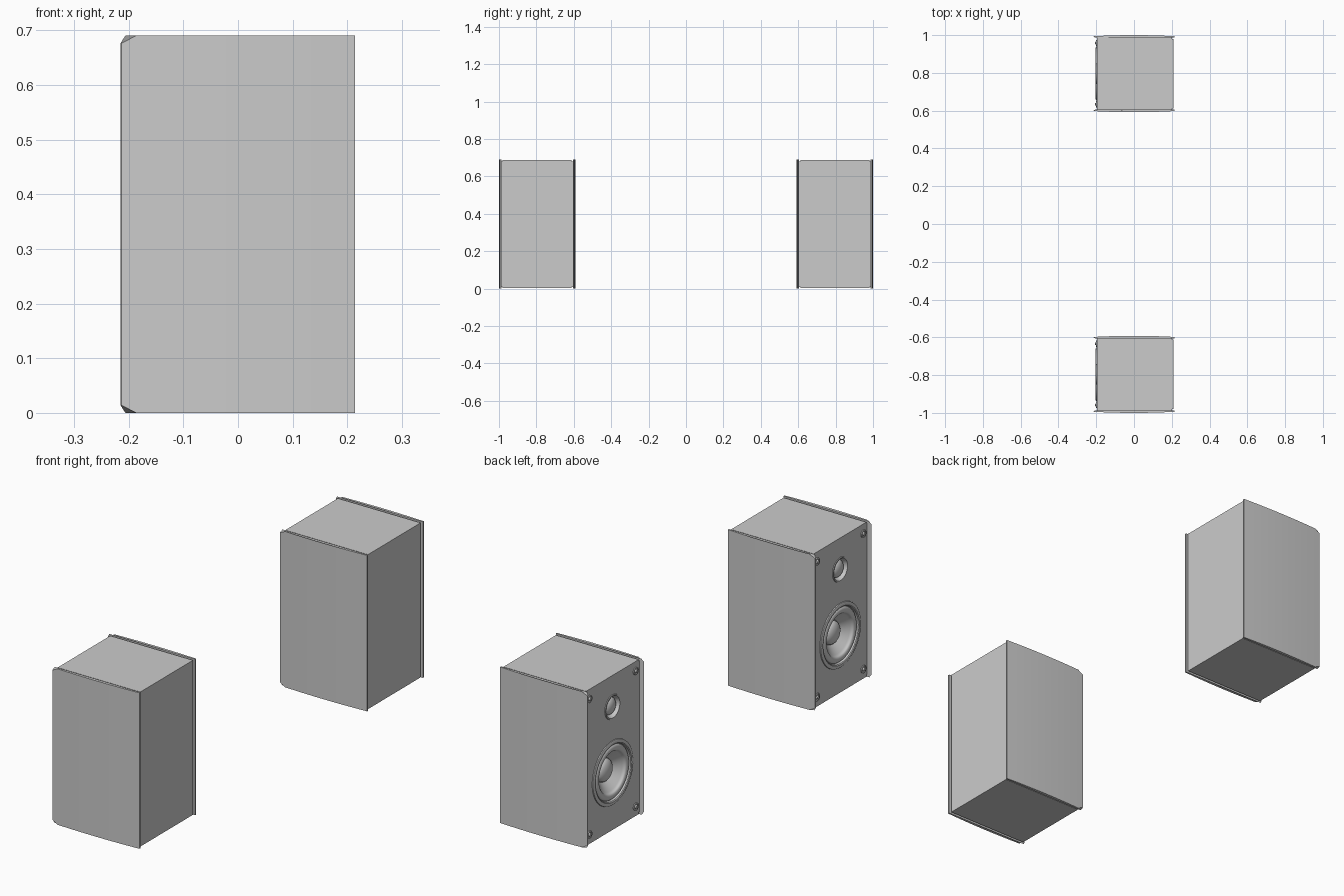
import bpy, bmesh
from math import cos, sin, pi, radians
from mathutils import Matrix, Vector

if "Cube" in bpy.data.objects:
    bpy.data.objects.remove(bpy.data.objects["Cube"])

grey = bpy.data.materials.new("light_grey")
grey.use_nodes = True
grey.diffuse_color = (0.6, 0.6, 0.6, 1)
grey.node_tree.nodes["Principled BSDF"].inputs["Base Color"].default_value = (0.6, 0.6, 0.6, 1)

HEIGHT = 0.69
BAFFLE = -0.197    # x of the face that carries the drivers
BACK = 0.208
WOOFER_Z, TWEETER_Z = 0.257, 0.548


def finish(name, bm, smooth=True):
    bmesh.ops.recalc_face_normals(bm, faces=bm.faces)
    mesh = bpy.data.meshes.new(name)
    bm.to_mesh(mesh)
    bm.free()
    mesh.materials.append(grey)
    obj = bpy.data.objects.new(name, mesh)
    bpy.context.collection.objects.link(obj)
    if smooth:
        bpy.ops.object.select_all(action="DESELECT")
        obj.select_set(True)
        bpy.context.view_layer.objects.active = obj
        bpy.ops.object.shade_smooth_by_angle(angle=radians(35))
    return obj


def box(name, lo, hi):
    bm = bmesh.new()
    lo, hi = Vector(lo), Vector(hi)
    size, mid = hi - lo, (hi + lo) / 2
    bmesh.ops.create_cube(bm, size=1, matrix=Matrix.Translation(mid) @ Matrix.Diagonal((*size, 1)))
    return finish(name, bm, smooth=False)


def lathe(name, profile, y, z, steps=48):
    """Turn (radius, depth into the cabinet) points around the driver axis."""
    bm = bmesh.new()
    verts = [bm.verts.new((BAFFLE + d, y, z + r)) for r, d in profile]
    edges = [bm.edges.new(pair) for pair in zip(verts, verts[1:])]
    bmesh.ops.spin(bm, geom=verts + edges, cent=(0, y, z), axis=(1, 0, 0),
                   angle=2 * pi, steps=steps, use_merge=True)
    bmesh.ops.remove_doubles(bm, verts=bm.verts, dist=0.00005)
    # normals must point out of the cabinet face
    obj = finish(name, bm)
    if sum(p.normal.x * p.area for p in obj.data.polygons) > 0:
        obj.data.flip_normals()
    return obj


def cut_hole(target, radius, depth, y, z):
    bm = bmesh.new()
    place = Matrix.Translation((BAFFLE, y, z)) @ Matrix.Rotation(pi / 2, 4, "Y")
    bmesh.ops.create_cone(bm, cap_ends=True, segments=48, radius1=radius,
                          radius2=radius, depth=2 * depth, matrix=place)
    cutter = finish("hole_cutter", bm, smooth=False)
    cutter.hide_render = True
    mod = target.modifiers.new("hole", "BOOLEAN")
    mod.operation, mod.object, mod.solver = "DIFFERENCE", cutter, "EXACT"
    bpy.context.view_layer.objects.active = target
    bpy.ops.object.modifier_apply(modifier=mod.name)
    bpy.data.objects.remove(cutter)


def side_panel(name, y, side):
    """Slightly bowed panel whose front edge tapers past the baffle."""
    n = 16
    xs = [-0.213 + 0.427 * i / n for i in range(n + 1)]
    plan = [(x, 0.204 - 0.006 * (x / 0.214) ** 2) for x in xs]
    plan += [(0.214, 0.191), (-0.195, 0.191), (-0.206, 0.191), (-0.215, 0.195)]
    bm = bmesh.new()
    rings = []
    for top in (False, True):
        ring = []
        for x, v in plan:
            inset = 0.014 if x < -0.21 else 0    # clipped front corners
            z = HEIGHT - inset if top else inset
            ring.append(bm.verts.new((x, y + side * v, z)))
        rings.append(ring)
    low, high = rings
    for i in range(len(plan)):
        j = (i + 1) % len(plan)
        bm.faces.new((low[i], low[j], high[j], high[i]))
    bm.faces.new(low)
    bm.faces.new(high)
    return finish(name, bm)


# Half-round rubber surround and domes as arcs
surround = [(0.105 + 0.014 * cos(a * pi / 8), 0.006 - 0.009 * sin(a * pi / 8)) for a in range(9)]
dust_cap = [(0.05 * cos(a * pi / 12), 0.042 - 0.026 * sin(a * pi / 12)) for a in range(7)]
tweeter_dome = [(0.038 * cos(a * pi / 12), 0.016 - 0.02 * sin(a * pi / 12)) for a in range(7)]
woofer = [(0.142, 0.001), (0.141, -0.004), (0.137, -0.006), (0.127, -0.006),
          (0.123, -0.003), (0.121, 0.006)] + surround
woofer += [(0.085, 0.012), (0.068, 0.027), (0.052, 0.042)] + dust_cap
tweeter = [(0.054, 0.001), (0.053, -0.003), (0.048, -0.003), (0.041, 0.012), (0.039, 0.016)] + tweeter_dome
peg = [(0.017, 0.001), (0.017, -0.004), (0.012, -0.004), (0.011, -0.001),
       (0.008, -0.001), (0.007, -0.008), (0, -0.009)]

for label, y in (("left", 0.796), ("right", -0.796)):
    # Cabinet with driver openings
    cabinet = box(label + "_cabinet", (BAFFLE, y - 0.184, 0.003), (BACK, y + 0.184, HEIGHT - 0.003))
    cut_hole(cabinet, 0.139, 0.06, y, WOOFER_Z)
    cut_hole(cabinet, 0.051, 0.04, y, TWEETER_Z)

    # Drivers
    lathe(label + "_woofer", woofer, y, WOOFER_Z)
    lathe(label + "_tweeter", tweeter, y, TWEETER_Z, 40)

    for side, word in ((1, "a"), (-1, "b")):
        side_panel(f"{label}_side_panel_{word}", y, side)
        # Recessed strip that forms the shadow groove
        edges = sorted((y + side * 0.183, y + side * 0.192))
        box(f"{label}_groove_strip_{word}", (BAFFLE + 0.002, edges[0], 0.01),
            (BACK - 0.008, edges[1], HEIGHT - 0.01))
        # Grille sockets near the corners
        for z in (0.045, 0.645):
            lathe(f"{label}_grille_socket", peg, y + side * 0.162, z, 20)
